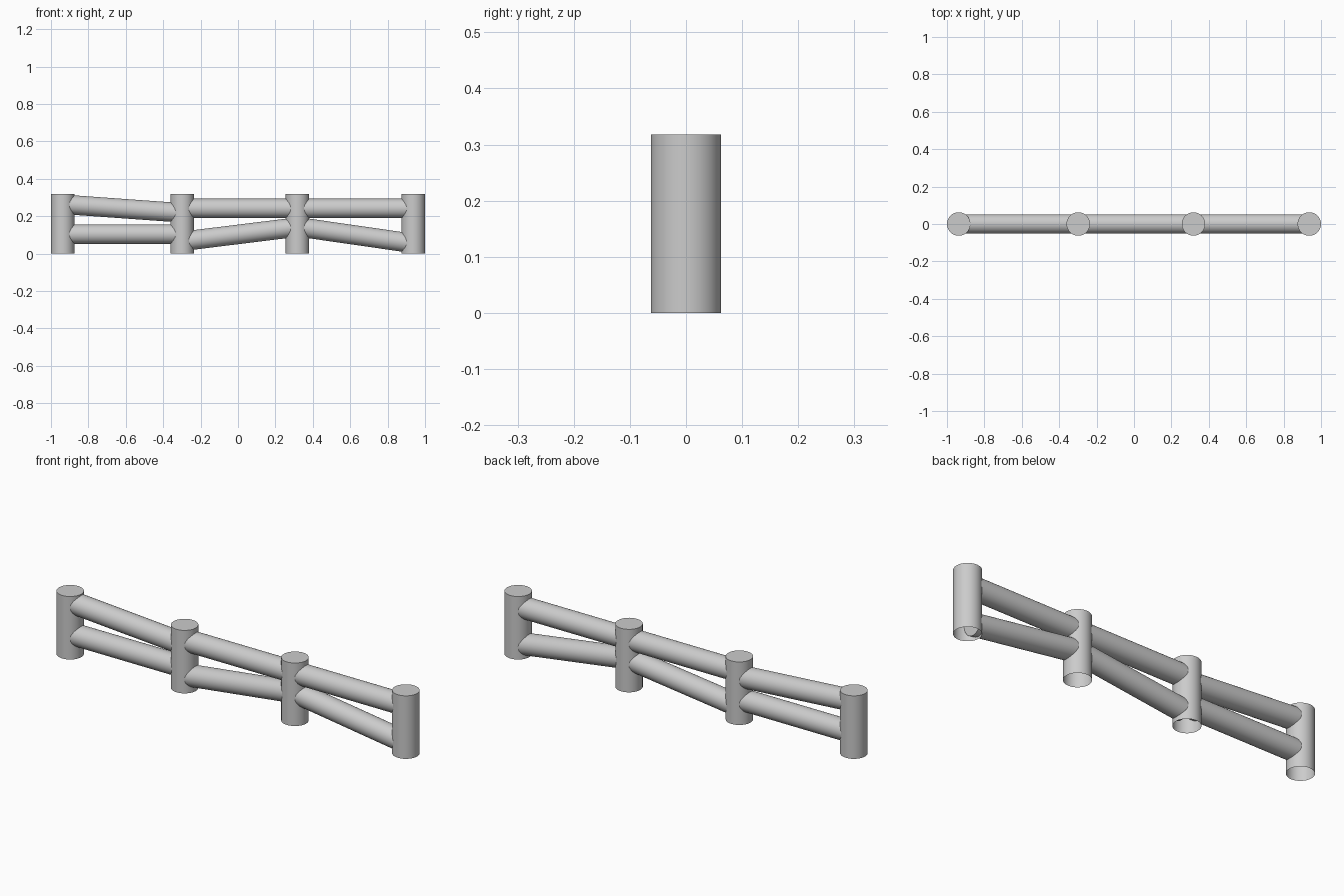
import bpy, bmesh
from mathutils import Vector

if "Cube" in bpy.data.objects:
    bpy.data.objects.remove(bpy.data.objects["Cube"])

POST_R, POST_H, RAIL_R = 0.0628, 0.318, 0.052
INSET = 0.025  # rails stop just short of the post centre


def cylinder(name, start, end, radius, open_bottom=False):
    """Smooth round bar from start to end."""
    start, end = Vector(start), Vector(end)
    axis = end - start
    bm = bmesh.new()
    bmesh.ops.create_cone(bm, cap_ends=True, segments=32, radius1=radius,
                          radius2=radius, depth=axis.length)
    if open_bottom:
        bm.normal_update()
        caps = [f for f in bm.faces if f.normal.z < -0.9]
        bmesh.ops.delete(bm, geom=caps, context='FACES_ONLY')
    mesh = bpy.data.meshes.new(name)
    bm.to_mesh(mesh)
    bm.free()
    ob = bpy.data.objects.new(name, mesh)
    bpy.context.collection.objects.link(ob)
    ob.location = (start + end) / 2
    ob.rotation_mode = 'QUATERNION'
    ob.rotation_quaternion = Vector((0, 0, 1)).rotation_difference(axis)
    bpy.ops.object.select_all(action='DESELECT')
    ob.select_set(True)
    bpy.context.view_layer.objects.active = ob
    bpy.ops.object.shade_smooth_by_angle(angle=0.6)
    return ob


# Upright posts, hollow underneath
posts = [-0.9372, -0.298, 0.318, 0.9372]
for i, x in enumerate(posts):
    cylinder(f"post_{i + 1}", (x, 0, 0), (x, 0, POST_H), POST_R, open_bottom=True)

# Two rails per bay: (left height, right height) near the post centres
upper = [(0.262, 0.220), (0.242, 0.242), (0.242, 0.242)]
lower = [(0.104, 0.104), (0.069, 0.139), (0.140, 0.058)]
for level, heights in (("upper", upper), ("lower", lower)):
    for i, (z0, z1) in enumerate(heights):
        cylinder(f"{level}_rail_{i + 1}", (posts[i] + INSET, 0, z0),
                 (posts[i + 1] - INSET, 0, z1), RAIL_R)
